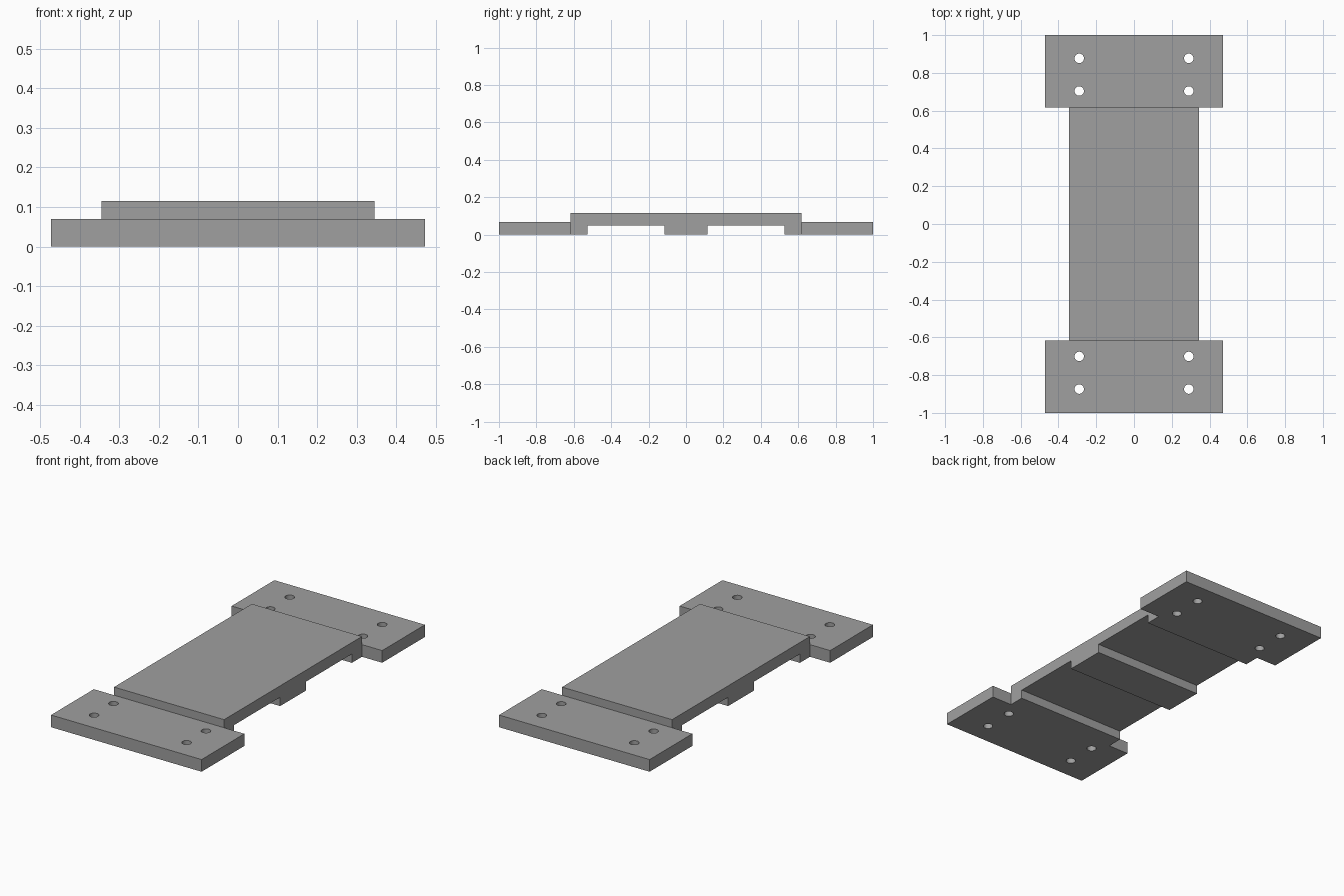
import bpy, bmesh
from mathutils import Matrix

if "Cube" in bpy.data.objects:
    bpy.data.objects.remove(bpy.data.objects["Cube"])

PLATE_X, PLATE_Z = 0.472, 0.069    # half width and thickness of end plates
BRIDGE_X, BRIDGE_Z = 0.345, 0.115  # half width and top of raised bridge
JOIN_Y = 0.617                     # where bridge meets plates


def make_object(name, bm):
    bmesh.ops.recalc_face_normals(bm, faces=bm.faces)
    mesh = bpy.data.meshes.new(name)
    bm.to_mesh(mesh)
    bm.free()
    obj = bpy.data.objects.new(name, mesh)
    bpy.context.collection.objects.link(obj)
    return obj


def extrude_profile(name, points, half_width):
    """Extrude a closed (y, z) outline symmetrically along x."""
    bm = bmesh.new()
    face = bm.faces.new([bm.verts.new((-half_width, y, z)) for y, z in points])
    ext = bmesh.ops.extrude_face_region(bm, geom=[face])
    verts = [g for g in ext["geom"] if isinstance(g, bmesh.types.BMVert)]
    bmesh.ops.translate(bm, verts=verts, vec=(2 * half_width, 0, 0))
    return make_object(name, bm)


def apply_boolean(target, tool, operation):
    mod = target.modifiers.new(operation.title(), 'BOOLEAN')
    mod.operation, mod.solver, mod.object = operation, 'EXACT', tool
    bpy.context.view_layer.objects.active = target
    bpy.ops.object.modifier_apply(modifier=mod.name)
    bpy.data.objects.remove(tool)


# Raised bridge with end feet and a middle foot
half = [(JOIN_Y, BRIDGE_Z), (JOIN_Y, 0), (0.527, 0), (0.527, 0.05),
        (0.115, 0.05), (0.115, 0)]
outline = half + [(-y, z) for y, z in reversed(half)]
body = extrude_profile("bridge_bracket", outline, BRIDGE_X)

# Wide end plates joined to the bridge
for s in (-1, 1):
    rect = [(s * JOIN_Y, 0), (s, 0), (s, PLATE_Z), (s * JOIN_Y, PLATE_Z)]
    apply_boolean(body, extrude_profile("end_plate", rect, PLATE_X), 'UNION')

# Four screw holes through each plate
bm = bmesh.new()
for x in (-0.29, 0.29):
    for y in (-0.874, -0.701, 0.704, 0.877):
        bmesh.ops.create_cone(bm, cap_ends=True, segments=32, radius1=0.025,
                              radius2=0.025, depth=0.3,
                              matrix=Matrix.Translation((x, y, 0.035)))
apply_boolean(body, make_object("hole_cutter", bm), 'DIFFERENCE')

# Dark grey finish
grey = bpy.data.materials.new("dark_grey")
grey.diffuse_color = (0.35, 0.35, 0.35, 1)
grey.use_nodes = True
grey.node_tree.nodes["Principled BSDF"].inputs["Base Color"].default_value = grey.diffuse_color
body.data.materials.clear()
body.data.materials.append(grey)

# Smooth hole walls, sharp edges elsewhere
body.select_set(True)
bpy.context.view_layer.objects.active = body
bpy.ops.object.shade_smooth_by_angle(angle=0.52)
